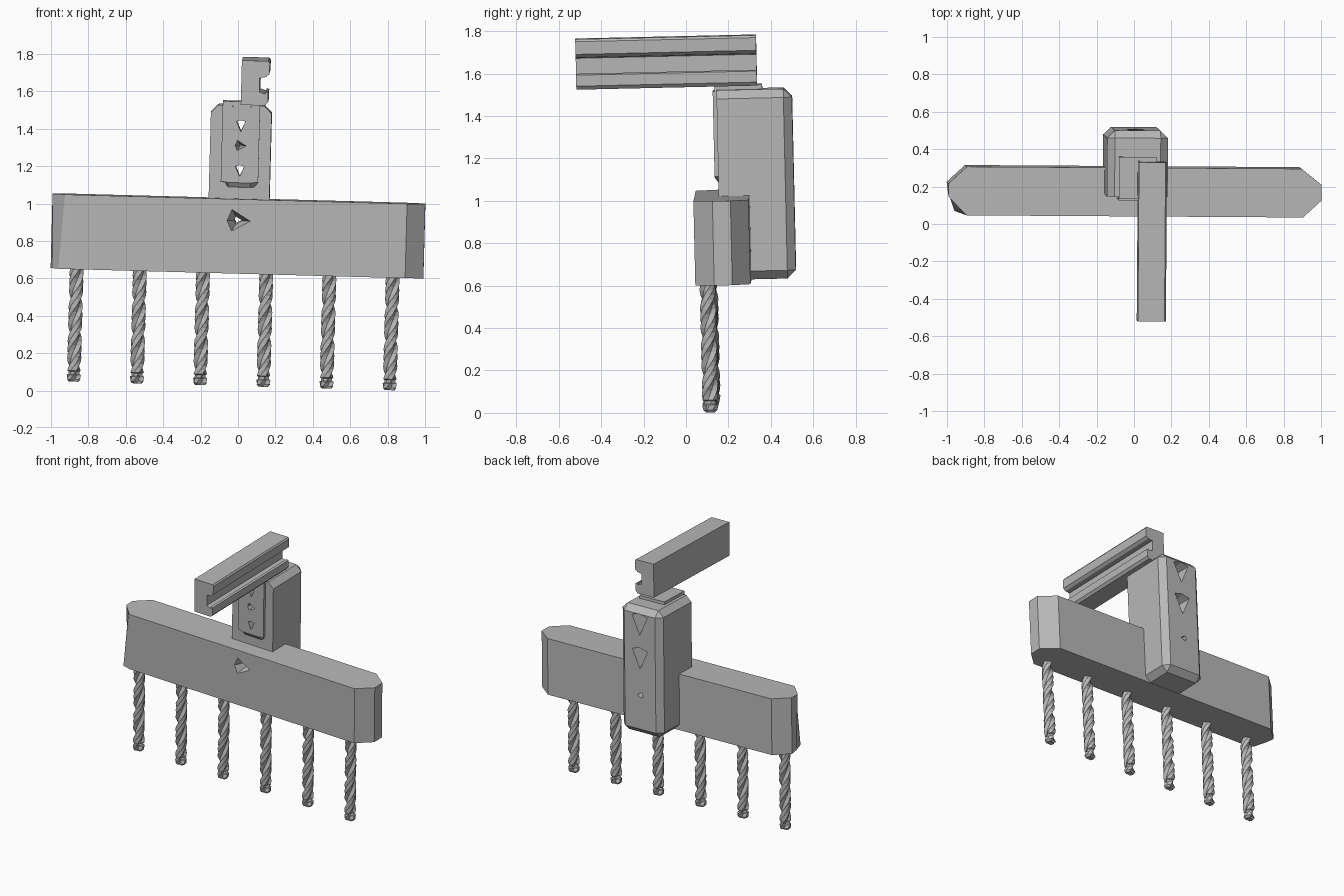
import bpy, bmesh, math
from mathutils import Matrix, Vector

if "Cube" in bpy.data.objects:
    bpy.data.objects.remove(bpy.data.objects["Cube"])

grey = bpy.data.materials.new("plain_grey")
grey.diffuse_color = (0.48, 0.48, 0.48, 1)
grey.use_nodes = True
grey.node_tree.nodes["Principled BSDF"].inputs["Base Color"].default_value = grey.diffuse_color
parts = []


def add_object(name, bm):
    bmesh.ops.recalc_face_normals(bm, faces=bm.faces)
    mesh = bpy.data.meshes.new(name)
    bm.to_mesh(mesh)
    bm.free()
    mesh.materials.append(grey)
    ob = bpy.data.objects.new(name, mesh)
    bpy.context.collection.objects.link(ob)
    return ob


def loft(name, rings):
    """Skin a list of equal-length point rings and cap both ends."""
    bm = bmesh.new()
    vs = [[bm.verts.new(p) for p in ring] for ring in rings]
    n = len(vs[0])
    for a, b in zip(vs, vs[1:]):
        for i in range(n):
            j = (i + 1) % n
            bm.faces.new((a[i], a[j], b[j], b[i]))
    bm.faces.new(vs[0])
    bm.faces.new(vs[-1])
    return add_object(name, bm)


def box(name, lo, hi):
    return loft(name, [[(lo[0], lo[1], z), (hi[0], lo[1], z), (hi[0], hi[1], z), (lo[0], hi[1], z)]
                       for z in (lo[2], hi[2])])


def hole(shape, z, steps):
    """Tapered cutter along y; steps are (y, scale)."""
    return loft("hole_cutter", [[(x * s, y, z + h * s) for x, h in shape] for y, s in steps])


def cut(target, cutters):
    bpy.context.view_layer.objects.active = target
    for c in cutters:
        m = target.modifiers.new("hole", 'BOOLEAN')
        m.operation = 'DIFFERENCE'
        m.solver = 'EXACT'
        m.object = c
        bpy.ops.object.modifier_apply(modifier=m.name)


# long bar with pointed ends
right_end = [(0.90, 0.045), (0.997, 0.135), (0.997, 0.22), (0.89, 0.305)]
left_back = [(-0.90, 0.305), (-0.997, 0.215)]
left_top = [(-0.997, 0.145), (-0.93, 0.075), (-0.90, 0.045)]
left_bottom = [(-0.985, 0.15), (-0.955, 0.06), (-0.89, 0.045)]
bar = loft("bar", [[(x, y, z) for x, y in right_end + left_back + left]
                   for left, z in ((left_bottom, 0.628), (left_top, 1.026))])

# upright block, chamfered everywhere except around its front face
bm = bmesh.new()
bmesh.ops.create_cube(bm, size=1)
bmesh.ops.transform(bm, matrix=Matrix.Translation((0, 0.3375, 1.0775)) @
                    Matrix.Diagonal((0.325, 0.355, 0.895, 1)), verts=bm.verts)
edges = [e for e in bm.edges if max(v.co.y for v in e.verts) > 0.3]
bmesh.ops.bevel(bm, geom=edges, offset=0.04, segments=1, affect='EDGES', profile=0.5)
block = add_object("block", bm)

# raised plate on the block front, sloping in at its lower end
plate_back = [(-0.06, 1.06), (0.06, 1.06), (0.1, 1.115), (0.1, 1.52), (-0.1, 1.52), (-0.1, 1.115)]
plate_front = [(-0.06, 1.112), (0.06, 1.112), (0.1, 1.118), (0.1, 1.52), (-0.1, 1.52), (-0.1, 1.118)]
plate = loft("front_plate", [[(x, y, z) for x, z in shape]
                             for shape, y in ((plate_back, 0.18), (plate_front, 0.142))])
seat = box("rail_seat", (-0.1, 0.15, 1.51), (0.1, 0.375, 1.546))

# screw holes
kite = [(-0.06, 0.05), (0, 0.065), (0.06, 0.05), (0, -0.085)]
dart = [(-0.035, 0.06), (0.065, 0.0), (-0.035, -0.055), (-0.06, 0.0)]
through = [hole(kite, z, [(0.0, 0.4), (0.4, 0.4), (0.52, 1.03)]) for z in (1.42, 1.18)]
blind = hole(dart, 1.31, [(0.13, 0.55), (0.2, 0.1)])
lower = hole(dart, 0.91, [(0.04, 1.04), (0.12, 0.36), (0.56, 0.36)])
cut(bar, [lower])
cut(block, through + [lower, blind])
cut(plate, through + [blind])
for c in through + [blind, lower]:
    bpy.data.objects.remove(c)

# grooved rail on top, channel opening to the right
rail_profile = [(0, 1.543), (0.13, 1.543), (0.145, 1.56), (0.145, 1.612), (0.132, 1.618),
                (0.13, 1.605), (0.098, 1.615), (0.098, 1.69), (0.13, 1.695), (0.148, 1.71),
                (0.15, 1.77), (0.142, 1.781), (0, 1.781)]
rail = loft("rail", [[(x, y, z) for x, z in rail_profile] for y in (-0.5, 0.352)])
parts += [bar, block, plate, seat, rail]

# six twisted pins with two spiral flutes, a neck and a small foot
section = [0.6, 1, 1, 1, 0.6, 1, 1, 1]
levels = [(0.026, 0.7), (0.038, 0.98), (0.062, 1.0), (0.066, 0.78), (0.08, 0.78), (0.085, 1.0)]
levels += [(0.085 + 0.0225 * k, 1.0) for k in range(1, 26)]
for i in range(6):
    cx = -0.857 + 0.338 * i
    rings = []
    for z, s in levels:
        turn = math.pi * (z - 0.29) / 0.18
        rings.append([(cx + 0.038 * s * r * math.cos(turn + k * math.pi / 4),
                       0.102 + 0.038 * s * r * math.sin(turn + k * math.pi / 4), z)
                      for k, r in enumerate(section)])
    parts.append(loft("pin_%d" % (i + 1), rings))

# the whole assembly leans slightly
pivot = Vector((0, 0.18, 0.83))
lean = (Matrix.Translation(pivot) @ Matrix.Rotation(math.radians(-0.4), 4, 'Z') @
        Matrix.Rotation(math.radians(1.3), 4, 'X') @ Matrix.Rotation(math.radians(1.55), 4, 'Y') @
        Matrix.Translation(-pivot))
for ob in parts:
    ob.data.transform(lean)
